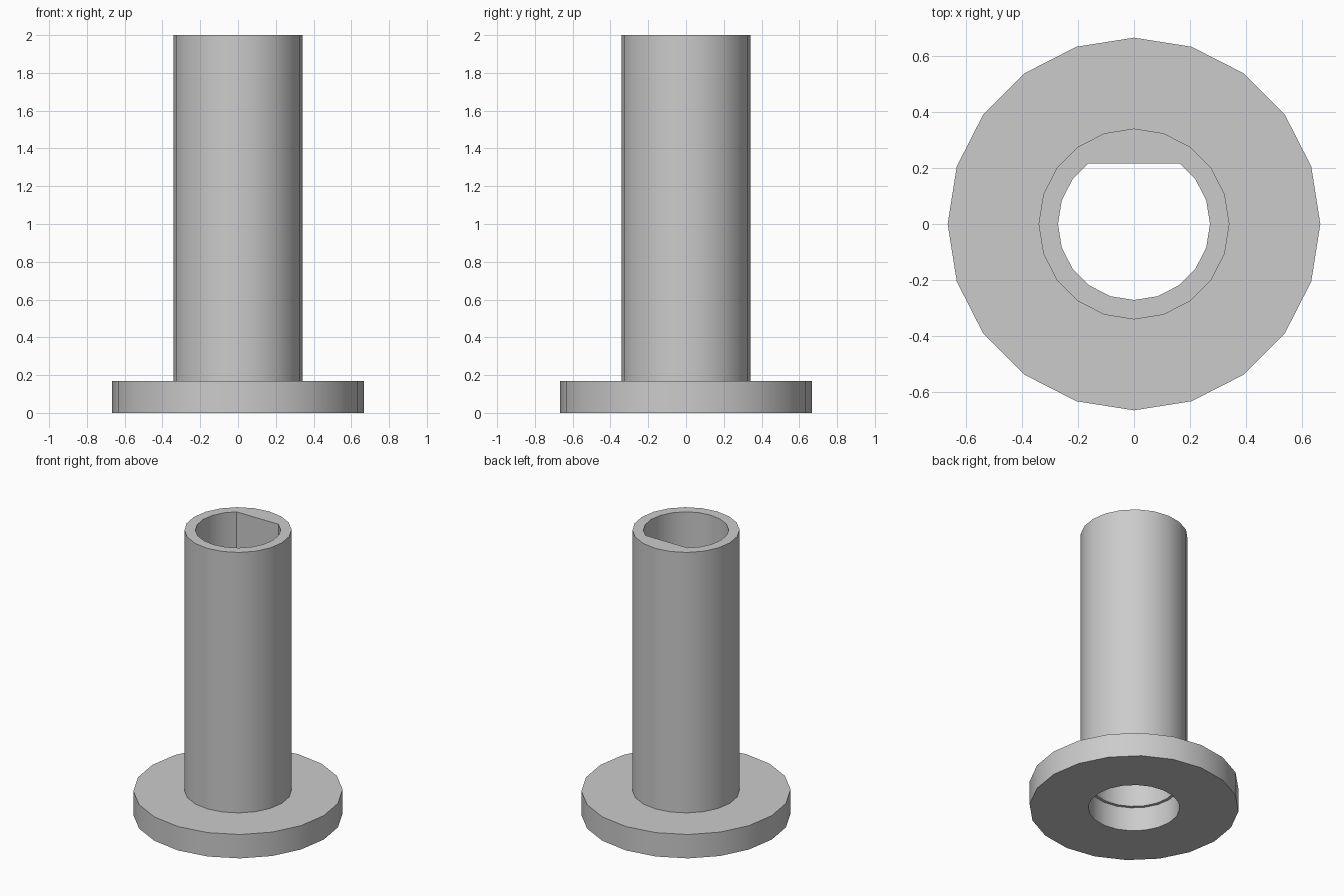
import bpy
import bmesh
import math

SIDES = 20
FLANGE_R, TUBE_R, BORE_R, HOLE_R = 0.667, 0.3415, 0.272, 0.292
FLANGE_H, HEIGHT = 0.168, 2.0
FLAT_Y = 0.217

cube = bpy.data.objects.get("Cube")
if cube:
    bpy.data.objects.remove(cube, do_unlink=True)

# Plain grey plastic
grey = bpy.data.materials.new("grey")
grey.use_nodes = True
colour = (0.6, 0.6, 0.6, 1.0)
grey.diffuse_color = colour
grey.node_tree.nodes["Principled BSDF"].inputs["Base Color"].default_value = colour


def ring(bm, radius, z, keyed=False):
    """Circle of vertices; a keyed ring is cut off by the flat at the back."""
    verts = []
    step = 2 * math.pi / SIDES
    corner = radius * (math.cos(2 * step) + math.sin(2 * step)) - FLAT_Y
    for i in range(SIDES):
        x, y = radius * math.cos(i * step), radius * math.sin(i * step)
        if keyed and y > FLAT_Y:
            if abs(x) > radius / 2:
                x = math.copysign(corner, x)
            y = FLAT_Y
        verts.append(bm.verts.new((x, y, z)))
    return verts


# Closed section: flange, tube outside, D-shaped bore, wider hole in the flange
bm = bmesh.new()
rings = [
    ring(bm, FLANGE_R, 0),
    ring(bm, FLANGE_R, FLANGE_H),
    ring(bm, TUBE_R, FLANGE_H),
    ring(bm, TUBE_R, HEIGHT),
    ring(bm, BORE_R, HEIGHT, keyed=True),
    ring(bm, BORE_R, FLANGE_H, keyed=True),
    ring(bm, HOLE_R, FLANGE_H),
    ring(bm, HOLE_R, 0),
]
for k, lower in enumerate(rings):
    upper = rings[(k + 1) % len(rings)]
    for i in range(SIDES):
        j = (i + 1) % SIDES
        bm.faces.new((lower[i], lower[j], upper[j], upper[i]))
bmesh.ops.recalc_face_normals(bm, faces=bm.faces)

mesh = bpy.data.meshes.new("flanged_bushing")
bm.to_mesh(mesh)
bm.free()
mesh.materials.append(grey)
bushing = bpy.data.objects.new("flanged_bushing", mesh)
bpy.context.collection.objects.link(bushing)

# Smooth round walls with crisp rims
bpy.ops.object.select_all(action="DESELECT")
bushing.select_set(True)
bpy.context.view_layer.objects.active = bushing
bpy.ops.object.shade_smooth_by_angle(angle=math.radians(30))
